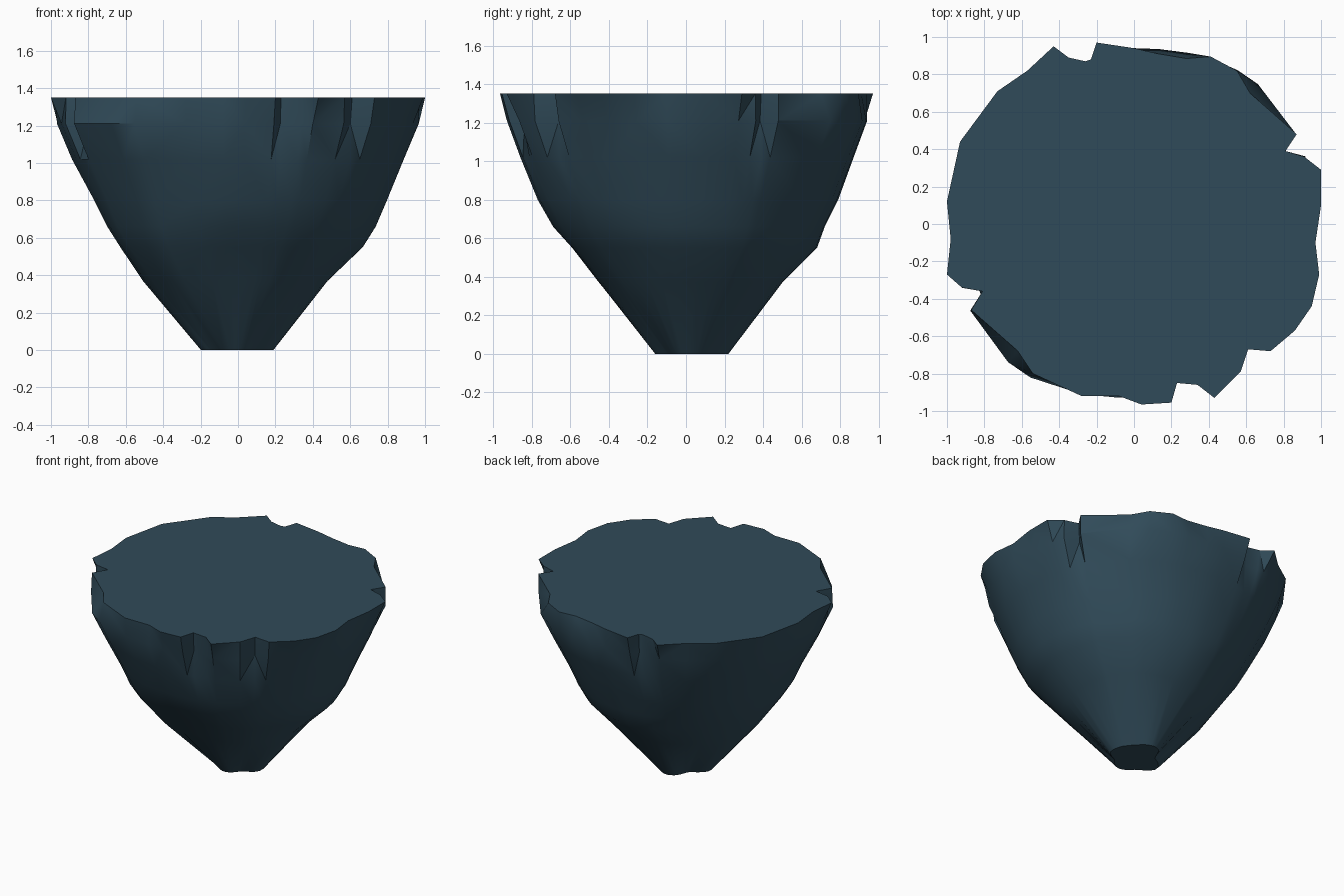
import bpy, bmesh, math

if "Cube" in bpy.data.objects:
    bpy.data.objects.remove(bpy.data.objects["Cube"])

# Flat slate-blue stone
stone = bpy.data.materials.new("slate_blue_stone")
stone.diffuse_color = (0.030, 0.070, 0.100, 1)
stone.use_nodes = True
stone.node_tree.nodes["Principled BSDF"].inputs["Base Color"].default_value = stone.diffuse_color

TOP_Z = 1.35

# Rim outline seen from above, counterclockwise from the right
RIM = [(1.0, .29), (.91, .36), (.81, .39), (.87, .48), (.62, .70), (.55, .82), (.41, .895),
       (.28, .885), (.13, .91), (0, .94), (-.2, .97), (-.23, .88), (-.26, .87), (-.35, .89),
       (-.43, .95), (-.57, .82), (-.73, .71), (-.93, .44), (-1.0, .12), (-.98, -.08),
       (-1.0, -.27), (-.92, -.34), (-.81, -.36), (-.87, -.46), (-.62, -.68), (-.54, -.80),
       (-.28, -.92), (-.08, -.92), (.04, -.965), (.2, -.955), (.23, -.85), (.34, -.86),
       (.43, -.93), (.57, -.79), (.61, -.67), (.73, -.68), (.86, -.57), (.95, -.44),
       (.99, -.27), (.97, -.1), (1.0, .1)]
NOTCHES = {2, 11, 12, 13, 22, 30, 31, 34}      # rim points chipped inward

# Rings below the rim: height, then radius every 45 degrees from +x
RINGS = [
    (1.21, (.97, 1.00, .94, .98, .97, 1.00, .93, .97)),
    (1.02, (.89, .91, .87, .90, .89, .91, .86, .89)),
    (.80, (.80, .80, .79, .79, .77, .80, .77, .80)),
    (.66, (.74, .74, .72, .71, .70, .74, .69, .73)),
    (.55, (.67, .68, .68, .63, .63, .67, .59, .64)),
    (.37, (.48, .52, .50, .50, .51, .52, .45, .48)),
    (.005, (.19, .19, .22, .14, .20, .14, .16, .13)),
]


def radius_at(values, angle):
    """Smoothly blend the eight ring radii around the circle."""
    t = (angle / (math.pi / 4)) % 8
    i = int(t) % 8
    f = t - int(t)
    f = (1 - math.cos(math.pi * f)) / 2
    return values[i] * (1 - f) + values[(i + 1) % 8] * f


bm = bmesh.new()
rows = [[bm.verts.new((x, y, TOP_Z)) for x, y in RIM]]
for k, (z, radii) in enumerate(RINGS):
    row = []
    for i, (x, y) in enumerate(RIM):
        a = math.atan2(y, x)
        r = radius_at(radii, a)
        if k == 0 and i in NOTCHES:            # chips taper out lower down
            r = min(r, math.hypot(x, y) * .985)
        row.append(bm.verts.new((r * math.cos(a), r * math.sin(a), z if z > .01 else 0)))
    rows.append(row)

# Rock walls, flat top and small foot
n = len(RIM)
for upper, lower in zip(rows, rows[1:]):
    for i in range(n):
        j = (i + 1) % n
        bm.faces.new((upper[i], lower[i], lower[j], upper[j]))
bm.faces.new(rows[0])
bm.faces.new(list(reversed(rows[-1])))
bmesh.ops.triangulate(bm, faces=[f for f in bm.faces if len(f.verts) == 4])
bmesh.ops.recalc_face_normals(bm, faces=bm.faces[:])

mesh = bpy.data.meshes.new("rock_base")
bm.to_mesh(mesh)
bm.free()
mesh.materials.append(stone)
rock = bpy.data.objects.new("rock_base", mesh)
bpy.context.collection.objects.link(rock)

# Soft rock walls with crisp rim and chips
bpy.context.view_layer.objects.active = rock
rock.select_set(True)
bpy.ops.object.shade_smooth_by_angle(angle=math.radians(35))
